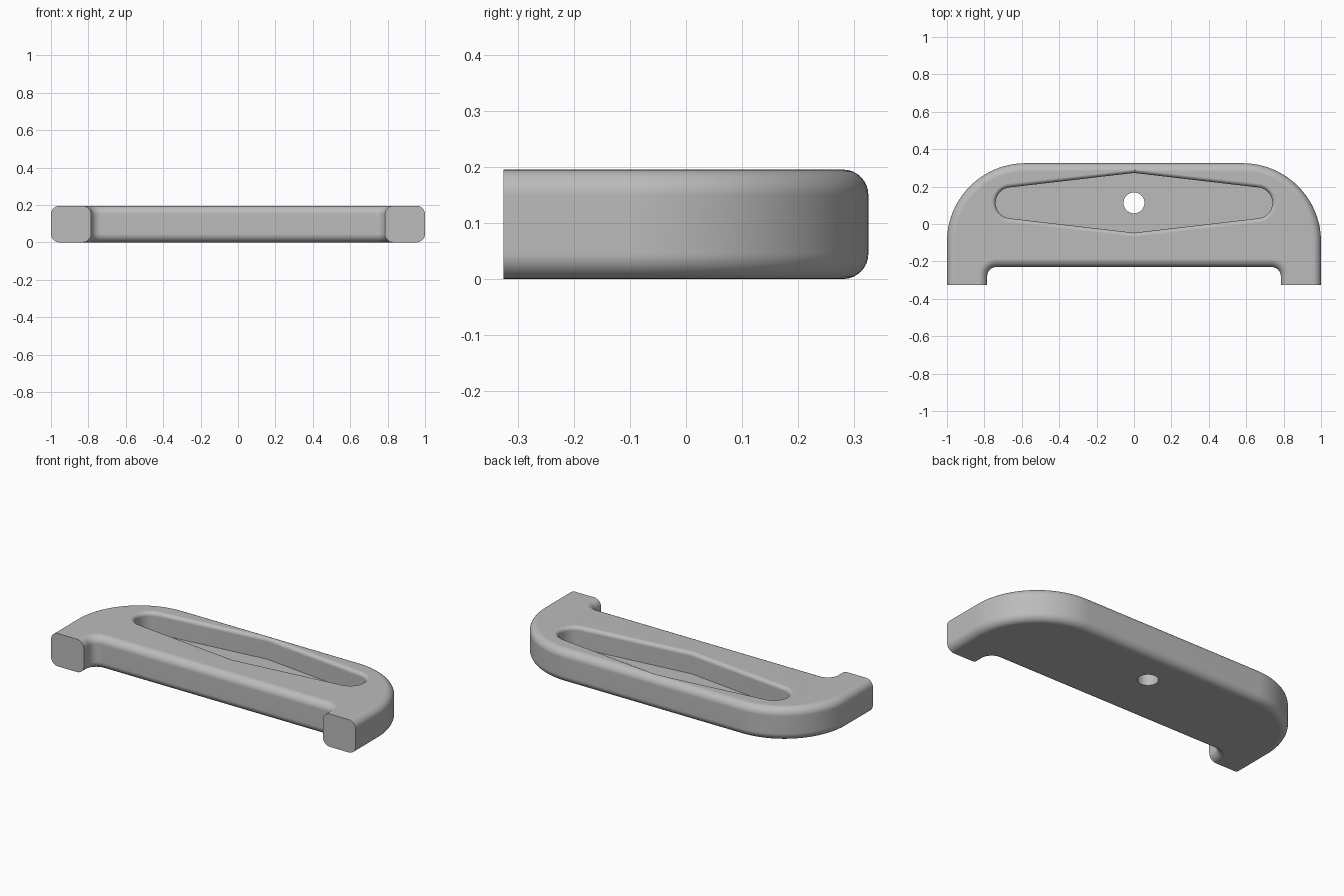
import bpy
import bmesh
from math import sin, cos, pi, radians

if "Cube" in bpy.data.objects:
    bpy.data.objects.remove(bpy.data.objects["Cube"])

HEIGHT, FRONT, BACK = 0.195, -0.325, 0.325
FLOOR, POCKET_Y = 0.07, 0.113

grey = bpy.data.materials.new("plain_grey")
grey.use_nodes = True
grey.diffuse_color = (0.5, 0.5, 0.5, 1)
grey.node_tree.nodes["Principled BSDF"].inputs["Base Color"].default_value = (0.5, 0.5, 0.5, 1)


def arc(cx, cy, r, start, end, steps):
    angles = [radians(start + (end - start) * i / steps) for i in range(steps + 1)]
    return [(cx + r * cos(a), cy + r * sin(a)) for a in angles]


def mirrored(half):
    """Close a right-hand half outline with its mirror image."""
    return half + [(-x, y) for x, y in reversed(half)]


def body_outline(inset):
    notch = arc(0.735, -0.28, 0.05 + inset, 90, 0, 8)
    legs = [(0.785 + inset, FRONT), (1 - inset, FRONT)]
    corner = arc(0.58, BACK - 0.42, 0.42 - inset, 0, 90, 32)
    return mirrored(notch + legs + corner)


def pocket_outline(grow):
    tip = 0.16 + grow
    end = arc(0.657, POCKET_Y, 0.083 + grow, -83.3, 83.3, 24)
    half = [(0, POCKET_Y - tip)] + end + [(0, POCKET_Y + tip)]
    return half + [(-x, y) for x, y in reversed(end)]


def stack(name, layers):
    """Skin a closed solid through (outline, z) layers, bottom to top."""
    bm = bmesh.new()
    rings = [[bm.verts.new((x, y, z)) for x, y in pts] for pts, z in layers]
    for low, high in zip(rings, rings[1:]):
        for i in range(len(low)):
            j = (i + 1) % len(low)
            bm.faces.new((low[i], low[j], high[j], high[i]))
    bm.faces.new(rings[0][::-1])
    bm.faces.new(rings[-1])
    bmesh.ops.recalc_face_normals(bm, faces=bm.faces)
    mesh = bpy.data.meshes.new(name)
    bm.to_mesh(mesh)
    bm.free()
    mesh.materials.append(grey)
    obj = bpy.data.objects.new(name, mesh)
    bpy.context.collection.objects.link(obj)
    return obj


# Body with rounded upper and lower rims and flat leg ends
R, STEPS = 0.045, 8
turns = [i * pi / 2 / STEPS for i in range(STEPS + 1)]
lower = [(body_outline(R * (1 - sin(a))), R * (1 - cos(a))) for a in turns]
upper = [(pts, HEIGHT - z) for pts, z in reversed(lower)]
body = stack("handle_body", lower + upper)

# Pocket cutter, flared at the top for a softened rim
r = 0.022
pocket = [(pocket_outline(0), FLOOR)]
pocket += [(pocket_outline(r * (1 - cos(a))), HEIGHT - r + r * sin(a)) for a in turns]
pocket.append((pocket_outline(r), HEIGHT + 0.05))
pocket_cutter = stack("pocket_cutter", pocket)

# Screw hole cutter
circle = arc(0, POCKET_Y, 0.056, 0, 360, 48)[:-1]
hole_cutter = stack("hole_cutter", [(circle, -0.1), (circle, HEIGHT)])

bpy.context.view_layer.objects.active = body
for cutter in (pocket_cutter, hole_cutter):
    cutter.hide_render = True
    cut = body.modifiers.new(cutter.name, 'BOOLEAN')
    cut.operation = 'DIFFERENCE'
    cut.solver = 'EXACT'
    cut.object = cutter
    bpy.ops.object.modifier_apply(modifier=cut.name)
    bpy.data.objects.remove(cutter)

# Smooth rounds, crisp flats
bpy.ops.object.select_all(action='DESELECT')
body.select_set(True)
bpy.ops.object.shade_smooth_by_angle(angle=radians(30))
weighted = body.modifiers.new("flat_faces", 'WEIGHTED_NORMAL')
weighted.keep_sharp = True
